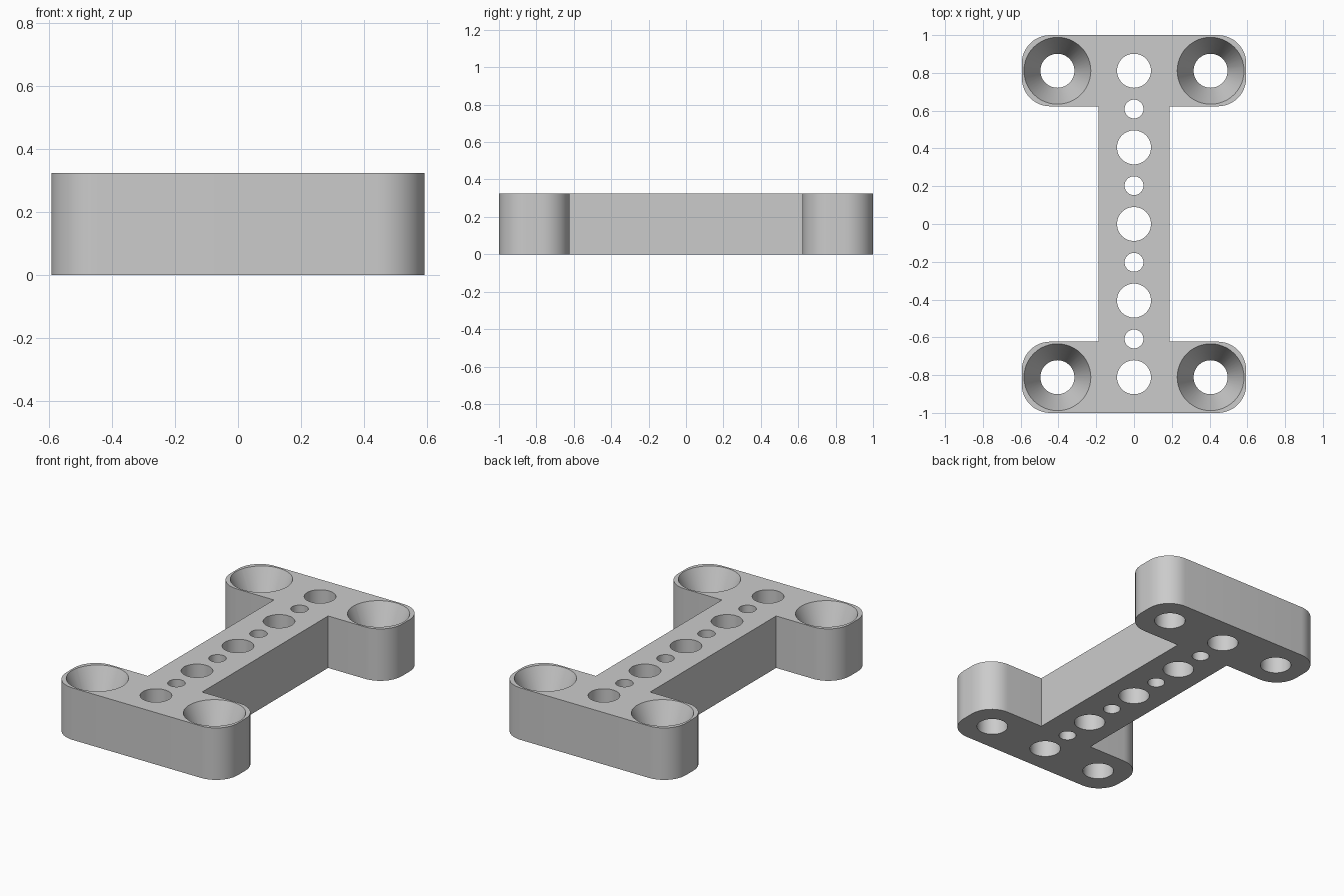
import bpy
import bmesh
from math import cos, sin, pi, radians
from mathutils import Vector

HEIGHT = 0.325
HALF_W, STEM, INNER_Y, CORNER = 0.594, 0.188, 0.623, 0.15
PITCH = 0.2028          # spacing of the holes along the stem
BIG, SMALL, SINK = 0.09, 0.05, 0.177
SINK_DEPTH = 0.2
SEGMENTS = 48

cube = bpy.data.objects.get("Cube")
if cube:
    bpy.data.objects.remove(cube, do_unlink=True)

grey = bpy.data.materials.new("light grey")
grey.use_nodes = True
grey.diffuse_color = (0.6, 0.6, 0.6, 1)
grey.node_tree.nodes["Principled BSDF"].inputs["Base Color"].default_value = (0.6, 0.6, 0.6, 1)


def make_object(name, bm):
    bmesh.ops.recalc_face_normals(bm, faces=bm.faces[:])
    mesh = bpy.data.meshes.new(name)
    bm.to_mesh(mesh)
    bm.free()
    mesh.materials.append(grey)
    obj = bpy.data.objects.new(name, mesh)
    bpy.context.collection.objects.link(obj)
    return obj


def arc(cx, cy, r, start, end, steps=12):
    angles = [radians(start + (end - start) * i / steps) for i in range(steps + 1)]
    return [(cx + r * cos(a), cy + r * sin(a)) for a in angles]


def lathe(bm, cx, cy, profile):
    """Closed solid of revolution from (radius, z) pairs, bottom to top."""
    rings = []
    for r, z in profile:
        turn = [2 * pi * i / SEGMENTS for i in range(SEGMENTS)]
        rings.append([bm.verts.new((cx + r * cos(a), cy + r * sin(a), z)) for a in turn])
    for low, high in zip(rings, rings[1:]):
        for i in range(SEGMENTS):
            j = (i + 1) % SEGMENTS
            bm.faces.new((low[i], low[j], high[j], high[i]))
    bm.faces.new(rings[0][::-1])
    bm.faces.new(rings[-1])


# I-shaped outline: one quarter, mirrored round both axes
cx = HALF_W - CORNER
quarter = [(STEM, INNER_Y)]
quarter += arc(cx, INNER_Y + CORNER, CORNER, -90, 0)
quarter += arc(cx, 1 - CORNER, CORNER, 0, 90)
half = quarter + [(-x, y) for x, y in reversed(quarter)]
outline = half + [(-x, -y) for x, y in half]

# Bracket body
bm = bmesh.new()
base = bm.faces.new([bm.verts.new((x, y, 0)) for x, y in outline])
top = bmesh.ops.extrude_face_region(bm, geom=[base])["geom"]
bmesh.ops.translate(bm, vec=Vector((0, 0, HEIGHT)),
                    verts=[v for v in top if isinstance(v, bmesh.types.BMVert)])
bracket = make_object("bracket", bm)

# Hole cutters: alternating row along the stem, countersunk hole in each corner
bm = bmesh.new()
over = 0.05
for i in range(-4, 5):
    r = SMALL if i % 2 else BIG
    lathe(bm, 0, i * PITCH, [(r, -over), (r, HEIGHT + over)])
for sx in (-1, 1):
    for sy in (-1, 1):
        lathe(bm, sx * 2 * PITCH, sy * 4 * PITCH,
              [(BIG, -over), (BIG, HEIGHT - SINK_DEPTH), (SINK, HEIGHT), (SINK, HEIGHT + over)])
cutter = make_object("hole_cutter", bm)
cutter.hide_render = True

# Cut the holes and keep the finished mesh
cut = bracket.modifiers.new("holes", "BOOLEAN")
cut.operation = "DIFFERENCE"
cut.solver = "EXACT"
cut.object = cutter
bpy.ops.object.select_all(action="DESELECT")
bracket.select_set(True)
bpy.context.view_layer.objects.active = bracket
bpy.ops.object.modifier_apply(modifier=cut.name)
bpy.data.objects.remove(cutter, do_unlink=True)
bpy.ops.object.shade_smooth_by_angle(angle=radians(18))
